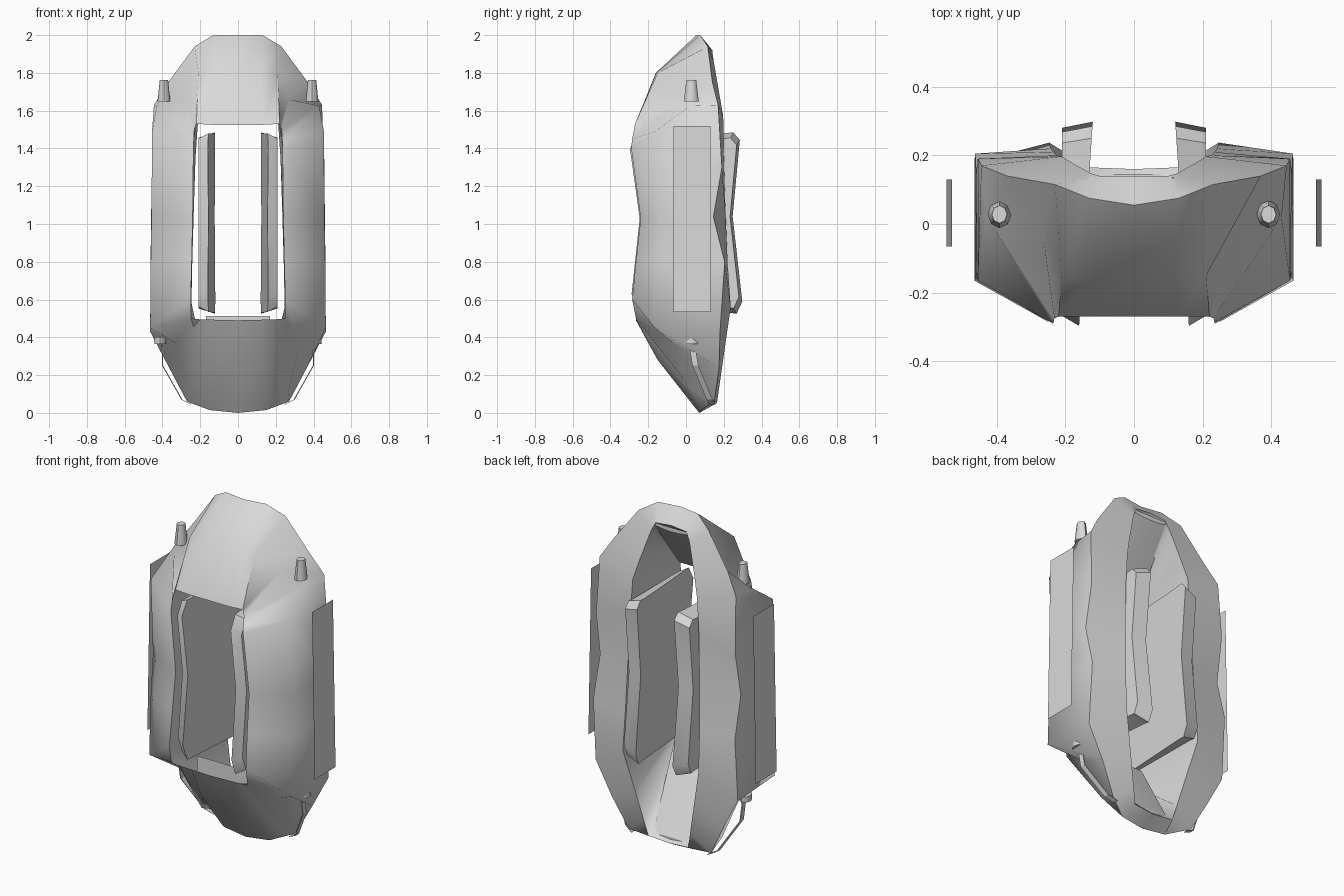
import bpy, bmesh, math
from mathutils import Vector

cube = bpy.data.objects.get("Cube")
if cube:
    bpy.data.objects.remove(cube, do_unlink=True)

# Single painted grey
grey = bpy.data.materials.new("plain_grey")
grey.use_nodes = True
colour = (0.7, 0.7, 0.7, 1)
grey.diffuse_color = colour
grey.node_tree.nodes["Principled BSDF"].inputs["Base Color"].default_value = colour


def finish(name, bm, smooth=30):
    """Turn a bmesh into a shaded object with outward normals."""
    bmesh.ops.recalc_face_normals(bm, faces=bm.faces)
    mesh = bpy.data.meshes.new(name)
    bm.to_mesh(mesh)
    bm.free()
    obj = bpy.data.objects.new(name, mesh)
    bpy.context.collection.objects.link(obj)
    mesh.materials.append(grey)
    bpy.ops.object.select_all(action="DESELECT")
    obj.select_set(True)
    bpy.context.view_layer.objects.active = obj
    if smooth:
        bpy.ops.object.shade_smooth_by_angle(angle=math.radians(smooth))
    return obj


def loft(bm, loops, close_loops=False, close_ends=False):
    """Bridge equal-length point loops with quads."""
    rows = [[bm.verts.new(p) for p in loop] for loop in loops]
    count = len(rows[0])
    pairs = list(zip(rows, rows[1:]))
    if close_ends:
        pairs.append((rows[-1], rows[0]))
    for a, b in pairs:
        for i in range(count if close_loops else count - 1):
            j = (i + 1) % count
            bm.faces.new((a[i], a[j], b[j], b[i]))
    return rows


def mirrored(half):
    """Complete a half ring that starts and ends on the centre plane."""
    return half + [(-x, y, z) for x, y, z in reversed(half[1:-1])]


# Hull rings, listed from top centre down the left side to bottom centre
front_opening = [
    (0, -.27, 1.525), (.13, -.27, 1.525), (.22, -.27, 1.53), (.232, -.275, 1.5),
    (.234, -.285, 1.45), (.236, -.29, 1.4), (.24, -.24, 1.03), (.245, -.265, .8),
    (.25, -.285, .6), (.248, -.265, .5), (.2, -.265, .495), (.12, -.265, .493),
    (0, -.265, .49)]
shoulder = [
    (0, -.16, 1.8), (.12, -.158, 1.8), (.21, -.15, 1.8), (.27, 0, 1.66),
    (.43, .02, 1.625), (.455, -.165, 1.49), (.458, -.14, 1.04), (.462, -.155, .8),
    (.465, -.165, .45), (.33, -.07, .37), (.265, .04, .11), (.13, -.15, .28),
    (0, -.18, .355)]
outer_ridge = [
    (0, .055, 2), (.13, .075, 2), (.23, .115, 1.94), (.37, .14, 1.75),
    (.445, .17, 1.63), (.455, .19, 1.3), (.46, .145, 1.04), (.463, .205, .8),
    (.465, .18, .43), (.365, .175, .24), (.27, .15, .06), (.15, .08, .015),
    (0, .07, 0)]
back_opening = [
    (0, .14, 1.92), (.1, .14, 1.91), (.125, .147, 1.86), (.18, .178, 1.68),
    (.21, .197, 1.57), (.225, .2, 1.35), (.235, .21, 1.04), (.242, .22, .8),
    (.247, .237, .56), (.19, .202, .32), (.151, .178, .15), (.13, .165, .06),
    (0, .16, .05)]
bm = bmesh.new()
loft(bm, [mirrored(r) for r in (front_opening, shoulder, outer_ridge, back_opening)],
     close_loops=True, close_ends=True)
finish("hull_shell", bm, 66)

# Gently arched ramps lining the bottom and top of the opening
ramps = {"floor_ramp": ((-.14, .513), (.145, .08), -1),
         "roof_ramp": ((-.18, 1.535), (.135, 1.88), 1)}
for name, ((y0, z0), (y1, z1), out) in ramps.items():
    bm = bmesh.new()
    loops = []
    for i in range(9):
        t = i / 4 - 1
        arch = .012 * t * t * out
        loops.append([(t * .17, y0, z0), (t * .115, y1, z1 + arch),
                      (t * .115, y1, z1 + out * .025), (t * .17, y0, z0 + out * .1)])
    rows = loft(bm, loops, close_loops=True)
    bm.faces.new(rows[0])
    bm.faces.new(rows[-1])
    finish(name, bm)

# Side outline of the inner panels as (y, z)
panel_outline = [
    (.2, 1.48), (.25, 1.485), (.285, 1.445), (.247, 1.04), (.298, .59),
    (.268, .525), (.23, .53), (-.25, .535), (-.288, .63), (-.245, 1.03),
    (-.297, 1.4), (-.25, 1.48)]

for side, s in (("left", 1), ("right", -1)):
    # Thick panel standing inside the opening, thinner towards the front
    bm = bmesh.new()
    inner = [(s * (.14 - .067 * y), y, z) for y, z in panel_outline]
    outer = [(s * .21, y * .92 + .006, 1 + (z - 1) * .94) for y, z in panel_outline]
    rows = loft(bm, [inner, outer], close_loops=True)
    bm.faces.new(rows[0])
    bm.faces.new(rows[1])
    finish(side + "_inner_panel", bm, 40)

    # Thin plate floating beside the hull
    bm = bmesh.new()
    loft(bm, [[(s * .53, -.065, 1.52), (s * .53, .13, 1.52)],
              [(s * .547, -.065, .535), (s * .547, .13, .535)]])
    finish(side + "_side_plate", bm, 0)

    # Tapered post on the shoulder
    bm = bmesh.new()
    bmesh.ops.create_cone(bm, cap_ends=True, segments=8, radius1=.04,
                          radius2=.026, depth=.115)
    bmesh.ops.scale(bm, verts=bm.verts, vec=Vector((.85, 1, 1)))
    bmesh.ops.translate(bm, verts=bm.verts, vec=Vector((s * .392, .028, 1.705)))
    finish(side + "_post", bm, 50)

    # Small cap that holds the strap
    bm = bmesh.new()
    bmesh.ops.create_cone(bm, cap_ends=True, segments=8, radius1=.041,
                          radius2=.041, depth=.035)
    bmesh.ops.scale(bm, verts=bm.verts, vec=Vector((.75, 1, 1)))
    bmesh.ops.translate(bm, verts=bm.verts, vec=Vector((s * .412, .03, .383)))
    finish(side + "_strap_cap", bm, 50)

    # Thin bent strap running down to the tip
    bm = bmesh.new()
    path = [(.405, .03, .37), (.402, .05, .25), (.3, .125, .07), (.25, .14, .045)]
    loft(bm, [[(s * (x + dx), y + dy, z) for dx, dy in
               ((0, -.016), (0, .016), (-.006, .016), (-.006, -.016))]
              for x, y, z in path], close_loops=True)
    finish(side + "_strap", bm, 0)
